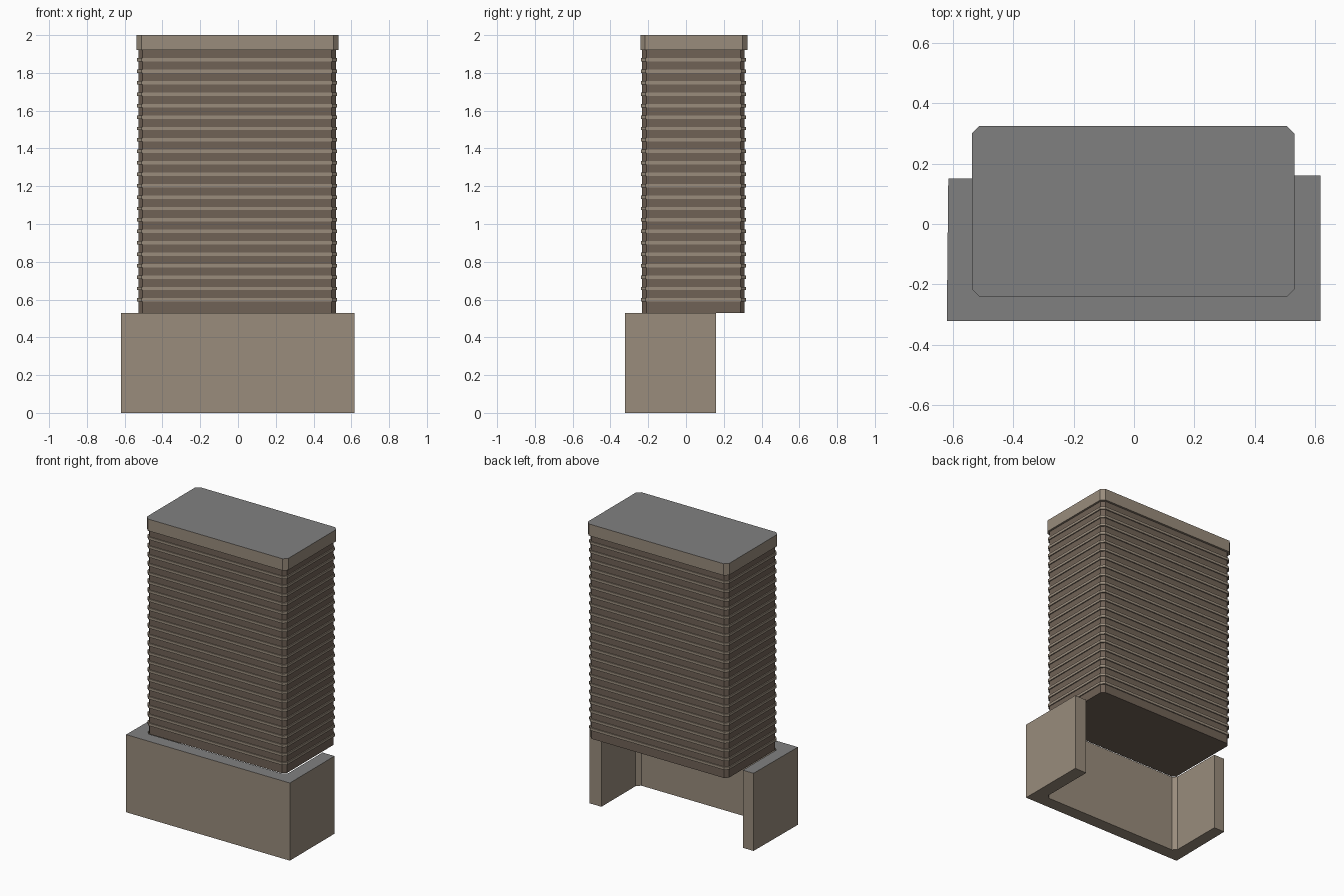
import bpy
import bmesh

if "Cube" in bpy.data.objects:
    bpy.data.objects.remove(bpy.data.objects["Cube"])


def make_material(name, color):
    m = bpy.data.materials.new(name)
    m.diffuse_color = (*color, 1)
    m.use_nodes = True
    m.node_tree.nodes["Principled BSDF"].inputs["Base Color"].default_value = m.diffuse_color
    return m


stone = make_material("light stone", (0.319, 0.262, 0.202))
glass = make_material("dark brown glazing", (0.162, 0.122, 0.093))
roof = make_material("roof grey", (0.216, 0.216, 0.216))


def chamfered(x0, x1, y0, y1, c):
    """Rectangle outline with cut corners, counter-clockwise."""
    return [(x0 + c, y0), (x1 - c, y0), (x1, y0 + c), (x1, y1 - c),
            (x1 - c, y1), (x0 + c, y1), (x0, y1 - c), (x0, y0 + c)]


def prism(name, outline, levels, materials):
    """Extrude an outline through (bottom, top) pairs; upward faces take the last material."""
    bm = bmesh.new()
    for z0, z1 in levels:
        face = bm.faces.new([bm.verts.new((x, y, z0)) for x, y in outline])
        ext = bmesh.ops.extrude_face_region(bm, geom=[face], use_keep_orig=True)
        verts = [g for g in ext["geom"] if isinstance(g, bmesh.types.BMVert)]
        bmesh.ops.translate(bm, vec=(0, 0, z1 - z0), verts=verts)
    bmesh.ops.recalc_face_normals(bm, faces=bm.faces)
    for f in bm.faces:
        f.material_index = len(materials) - 1 if f.normal.z > 0.9 else 0
    mesh = bpy.data.meshes.new(name)
    bm.to_mesh(mesh)
    bm.free()
    for m in materials:
        mesh.materials.append(m)
    ob = bpy.data.objects.new(name, mesh)
    bpy.context.collection.objects.link(ob)
    return ob


BASE_TOP, CAP_BOTTOM = 0.53, 1.92

# U-shaped podium, open at the back, wrapped around the tower footprint
podium = [(-0.62, -0.322), (0.617, -0.322), (0.617, 0.16), (0.527, 0.16),
          (0.527, -0.21), (0.502, -0.235), (-0.509, -0.235), (-0.534, -0.21),
          (-0.534, 0.15), (-0.615, 0.15)]
prism("podium", podium, [(0, BASE_TOP)], [stone, roof])

# Tower body
prism("tower_body", chamfered(-0.527, 0.518, -0.232, 0.311, 0.022),
      [(BASE_TOP, CAP_BOTTOM)], [glass])

# Floor bands that stand slightly proud of the glazing
step = 0.0605
bands = [(0.598 + i * step - 0.009, 0.598 + i * step + 0.009) for i in range(22)]
prism("floor_bands", chamfered(-0.534, 0.525, -0.239, 0.318, 0.024), bands, [stone])

# Parapet cap with flat roof
prism("roof_cap", chamfered(-0.537, 0.531, -0.241, 0.325, 0.025),
      [(CAP_BOTTOM, 2.0)], [stone, roof])
